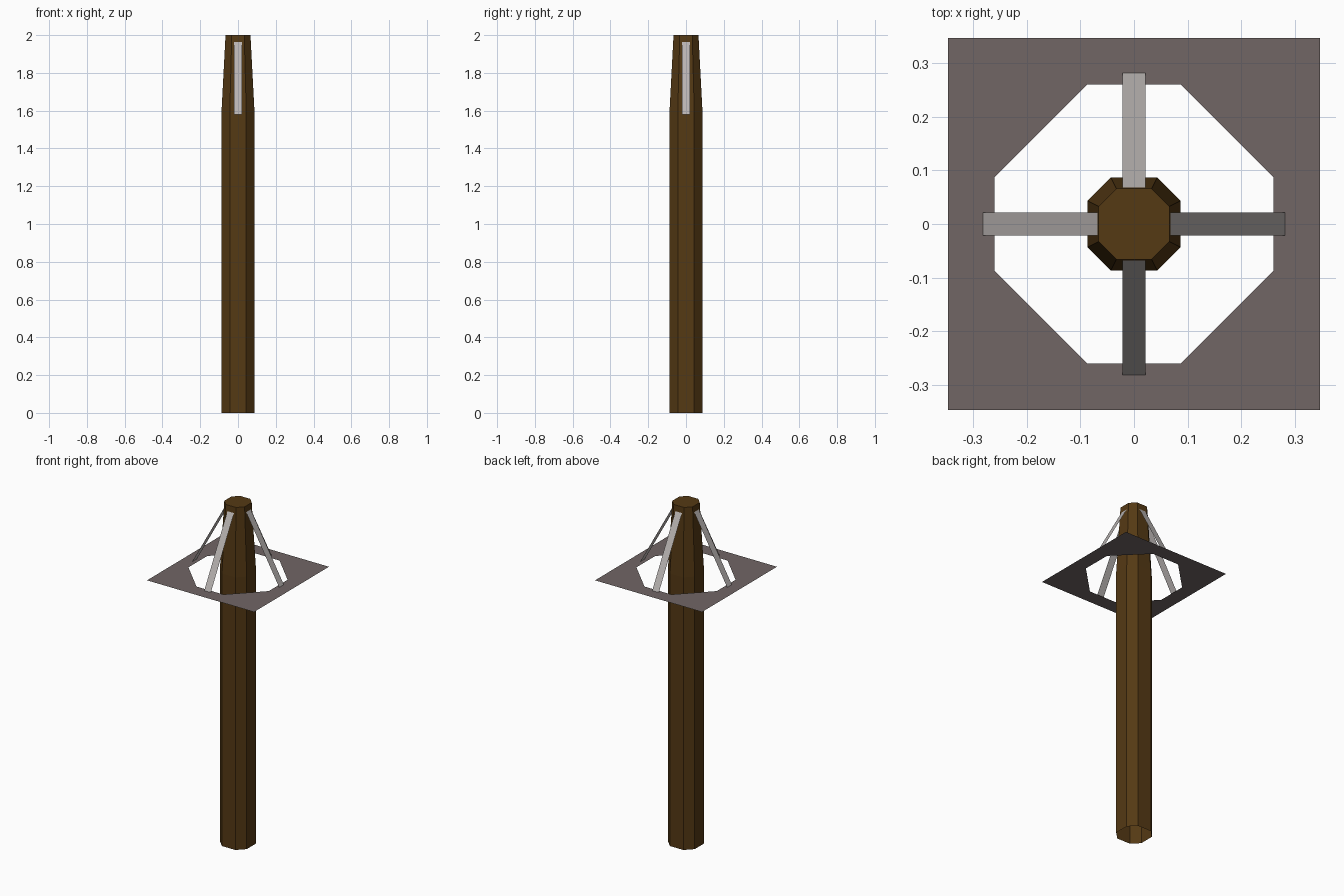
import bpy
from math import cos, sin, pi

if "Cube" in bpy.data.objects:
    bpy.data.objects.remove(bpy.data.objects["Cube"])


def material(name, color):
    m = bpy.data.materials.new(name)
    m.diffuse_color = (*color, 1)
    m.use_nodes = True
    m.node_tree.nodes["Principled BSDF"].inputs["Base Color"].default_value = m.diffuse_color
    return m


def make(name, verts, faces, mat):
    me = bpy.data.meshes.new(name)
    me.from_pydata(verts, [], faces)
    me.materials.append(mat)
    ob = bpy.data.objects.new(name, me)
    bpy.context.collection.objects.link(ob)
    return ob


def octagon(a, b, z):
    # square of half width a with chamfered corners, counter-clockwise
    return [(x, y, z) for x, y in ((a, -b), (a, b), (b, a), (-b, a),
                                   (-a, b), (-a, -b), (-b, -a), (b, -a))]


wood = material("wood", (0.09, 0.041, 0.007))
stone = material("plate_grey", (0.165, 0.133, 0.131))
metal = material("strut_grey", (0.48, 0.45, 0.44))

# Post: straight shaft, tapered head, capped on top and open at the base
verts = octagon(0.087, 0.0435, 0) + octagon(0.087, 0.0435, 1.6) + octagon(0.066, 0.033, 2)
faces = [(8 * r + i, 8 * r + (i + 1) % 8, 8 * r + 8 + (i + 1) % 8, 8 * r + 8 + i)
         for r in range(2) for i in range(8)]
make("post", verts, faces + [tuple(range(16, 24))], wood)

# Flat square plate with an octagonal hole around the post
Z, C = 1.578, 0.3475
verts = octagon(0.261, 0.087, Z) + [(C, C, Z), (-C, C, Z), (-C, -C, Z), (C, -C, Z)]
faces = []
for k in range(4):
    faces.append((8 + (k - 1) % 4, 8 + k, 2 * k + 1, 2 * k))
    faces.append((8 + k, (2 * k + 2) % 8, 2 * k + 1))
make("plate", verts, faces, stone)

# Four flat struts running from the post head down to the plate
W = 0.0214
for k, side in enumerate(("right", "back", "left", "front")):
    c, s = round(cos(k * pi / 2)), round(sin(k * pi / 2))
    strip = [(0.2825, -W, 1.58), (0.2825, W, 1.58), (0.067, W, 1.966), (0.067, -W, 1.966)]
    make(side + "_strut", [(x * c - y * s, x * s + y * c, z) for x, y, z in strip],
         [(0, 1, 2, 3)], metal)
